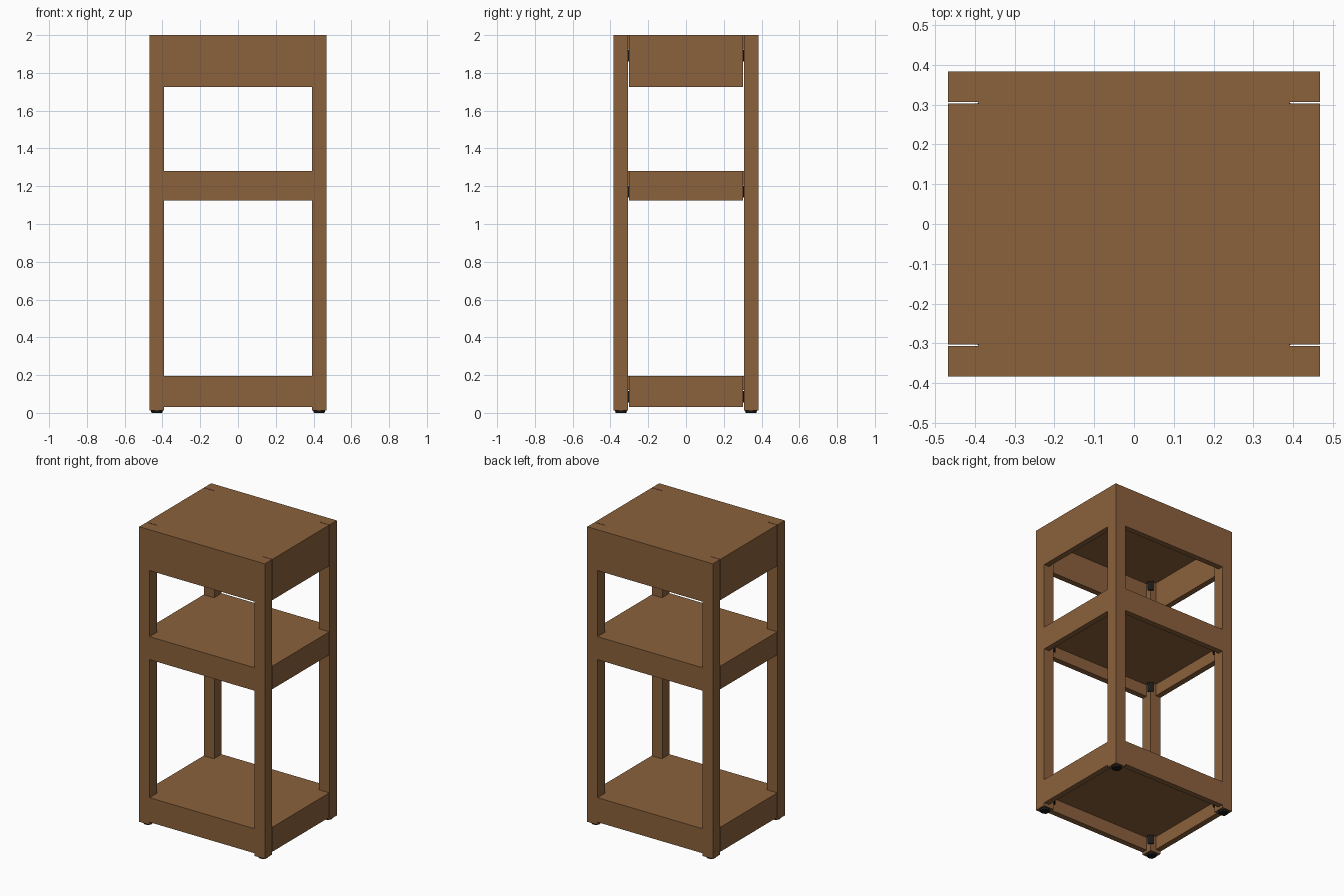
import bpy
import bmesh
from math import radians

cube = bpy.data.objects.get("Cube")
if cube:
    bpy.data.objects.remove(cube, do_unlink=True)


def make_material(name, color):
    mat = bpy.data.materials.new(name)
    mat.use_nodes = True
    mat.diffuse_color = color
    mat.node_tree.nodes["Principled BSDF"].inputs["Base Color"].default_value = color
    return mat


wood = make_material("brown wood", (0.26, 0.12, 0.045, 1))
black = make_material("black metal", (0.01, 0.01, 0.01, 1))

HALF_X, HALF_Y, TOP = 0.468, 0.383, 2.0
LEG, RAIL, PANEL, GAP = 0.077, 0.038, 0.075, 0.003
FOOT = 0.012
IN_X, IN_Y = HALF_X - LEG, HALF_Y - LEG      # inner faces of the legs
CORNERS = {"front_right": (-1, -1), "front_left": (1, -1),
           "back_right": (-1, 1), "back_left": (1, 1)}
# shelf name: (bottom, top) of its rails
SHELVES = {"lower": (0.03, 0.195), "middle": (1.125, 1.28), "top": (1.725, TOP)}


def finish(bm, name, mat):
    mesh = bpy.data.meshes.new(name)
    bmesh.ops.recalc_face_normals(bm, faces=bm.faces[:])
    bm.to_mesh(mesh)
    bm.free()
    mesh.materials.append(mat)
    obj = bpy.data.objects.new(name, mesh)
    bpy.context.collection.objects.link(obj)
    return obj


def box(name, center, size, mat, turn=0):
    bm = bmesh.new()
    bmesh.ops.create_cube(bm, size=1)
    bmesh.ops.scale(bm, vec=size, verts=bm.verts)
    obj = finish(bm, name, mat)
    obj.location = center
    obj.rotation_euler.z = radians(turn)
    return obj


def notched_panel(name, z_low, z_high):
    """Slab between the rails with its corners cut out around the legs."""
    ox, oy = HALF_X - RAIL, HALF_Y - RAIL
    ix, iy = IN_X, IN_Y - GAP
    quarter = [(ox, iy), (ix, iy), (ix, oy)]
    outline = []
    for sx, sy in ((1, 1), (-1, 1), (-1, -1), (1, -1)):
        points = quarter if sx * sy > 0 else quarter[::-1]
        outline += [(sx * x, sy * y) for x, y in points]
    bm = bmesh.new()
    face = bm.faces.new([bm.verts.new((x, y, z_low)) for x, y in outline])
    lifted = bmesh.ops.extrude_face_region(bm, geom=[face])["geom"]
    bmesh.ops.translate(bm, vec=(0, 0, z_high - z_low),
                        verts=[v for v in lifted if isinstance(v, bmesh.types.BMVert)])
    if not face.is_valid or len(bm.faces) < len(outline) + 2:
        bm.faces.new([v for v in bm.verts if v.co.z < z_low + GAP])
    return finish(bm, name, wood)


# Legs with foot pads
for corner, (sx, sy) in CORNERS.items():
    x, y = sx * (HALF_X - LEG / 2), sy * (HALF_Y - LEG / 2)
    box(corner + "_leg", (x, y, (TOP + FOOT) / 2), (LEG, LEG, TOP - FOOT), wood)
    bm = bmesh.new()
    bmesh.ops.create_cone(bm, cap_ends=True, segments=24,
                          radius1=0.028, radius2=0.032, depth=FOOT)
    pad = finish(bm, corner + "_foot_pad", black)
    pad.location = (x, y, FOOT / 2)

# Shelves: four rails, a notched panel and corner braces underneath
for shelf, (low, high) in SHELVES.items():
    mid, height = (low + high) / 2, high - low
    for side, s in (("front", -1), ("back", 1)):
        box(f"{shelf}_{side}_rail", (0, s * (HALF_Y - RAIL / 2), mid),
            (2 * IN_X, RAIL, height), wood)
    for side, s in (("right", -1), ("left", 1)):
        box(f"{shelf}_{side}_rail", (s * (HALF_X - RAIL / 2), 0, mid),
            (RAIL, 2 * (IN_Y - GAP), height), wood)
    notched_panel(shelf + "_panel", high - PANEL, high)
    for corner, (sx, sy) in CORNERS.items():
        box(f"{shelf}_{corner}_brace",
            (sx * (IN_X - 0.004), sy * (IN_Y - 0.004), high - PANEL - 0.035),
            (0.035, 0.01, 0.06), black, turn=-45 * sx * sy)
